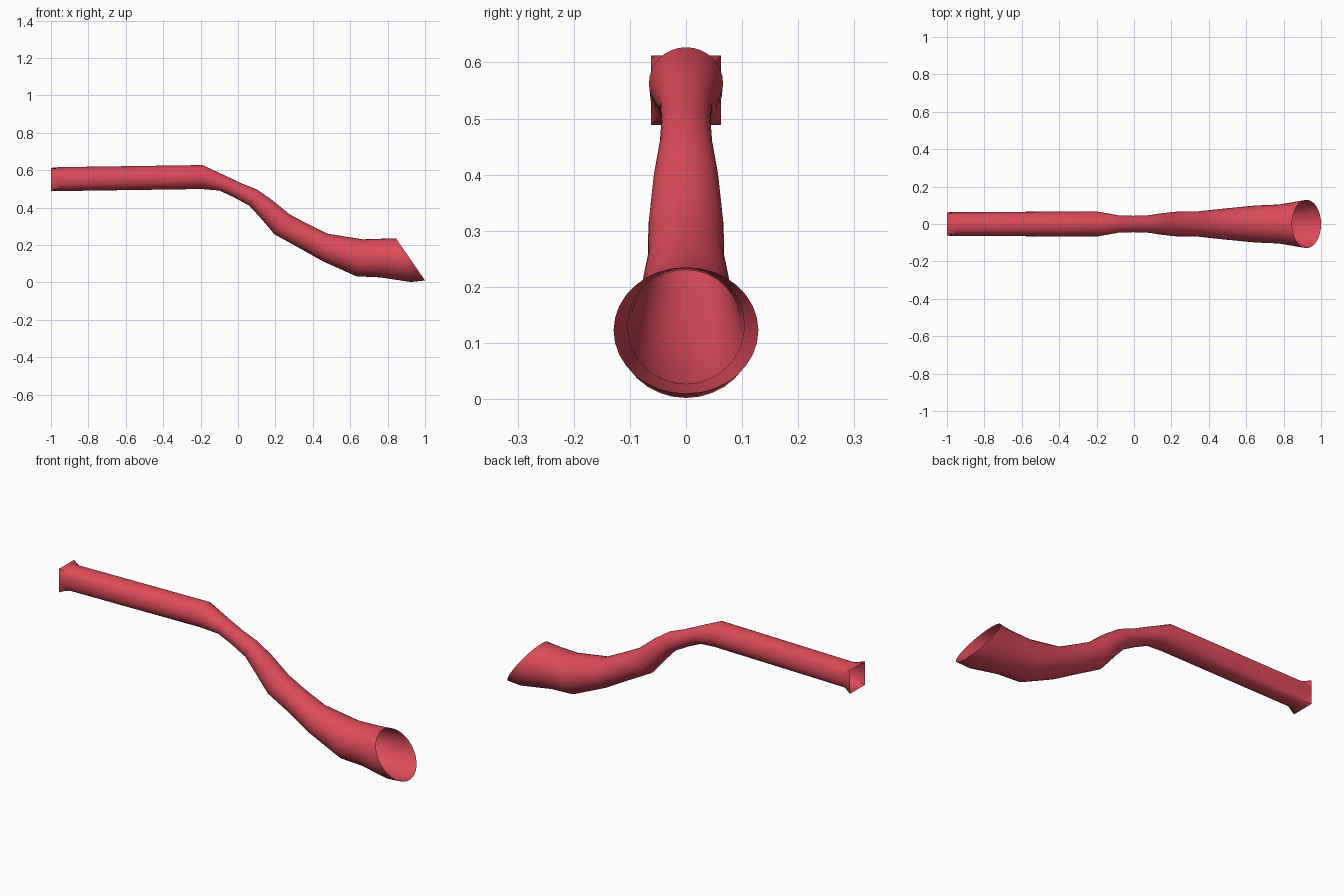
import bpy, bmesh, math

if "Cube" in bpy.data.objects:
    bpy.data.objects.remove(bpy.data.objects["Cube"])

SIDES = 32

# Rings along the pipe: top x, top z, bottom x, bottom z, half width
RINGS = [
    (-0.955, 0.616, -0.955, 0.488, 0.065),
    (-0.19, 0.627, -0.195, 0.499, 0.066),
    (-0.06, 0.567, -0.10, 0.491, 0.046),
    (0.015, 0.531, -0.02, 0.454, 0.044),
    (0.10, 0.497, 0.06, 0.410, 0.047),
    (0.18, 0.442, 0.12, 0.345, 0.058),
    (0.275, 0.364, 0.195, 0.257, 0.067),
    (0.37, 0.314, 0.32, 0.188, 0.068),
    (0.475, 0.261, 0.455, 0.112, 0.081),
    (0.666, 0.230, 0.634, 0.032, 0.099),
    (0.79, 0.234, 0.757, 0.027, 0.104),
    (0.835, 0.235, 0.925, 0.002, 0.122),
    (0.845, 0.235, 1.0, 0.010, 0.129),
]

bm = bmesh.new()
loops = []

# Square open mouth at the narrow end
ring = []
for i in range(SIDES):
    a = 2 * math.pi * i / SIDES
    c, s = math.cos(a), math.sin(a)
    k = 0.062 / max(abs(c), abs(s))
    ring.append(bm.verts.new((-1.0, k * s, 0.55 + k * c)))
loops.append(ring)

# Round rings, ending in the slanted bell mouth
for tx, tz, bx, bz, w in RINGS:
    ring = []
    for i in range(SIDES):
        a = 2 * math.pi * i / SIDES
        c, s = math.cos(a), math.sin(a)
        ring.append(bm.verts.new(((tx + bx) / 2 + c * (tx - bx) / 2, w * s,
                                  (tz + bz) / 2 + c * (tz - bz) / 2)))
    loops.append(ring)

# Skin between neighbouring rings, both ends left open
for r0, r1 in zip(loops, loops[1:]):
    for i in range(SIDES):
        j = (i + 1) % SIDES
        bm.faces.new((r0[i], r1[i], r1[j], r0[j]))
bmesh.ops.recalc_face_normals(bm, faces=bm.faces)

mesh = bpy.data.meshes.new("bent_pipe")
bm.to_mesh(mesh)
bm.free()
pipe = bpy.data.objects.new("bent_pipe", mesh)
bpy.context.collection.objects.link(pipe)

mat = bpy.data.materials.new("red")
mat.diffuse_color = (0.72, 0.07, 0.10, 1)
mat.use_nodes = True
mat.node_tree.nodes["Principled BSDF"].inputs["Base Color"].default_value = mat.diffuse_color
mesh.materials.append(mat)

bpy.context.view_layer.objects.active = pipe
pipe.select_set(True)
bpy.ops.object.shade_smooth_by_angle(angle=math.radians(40))
